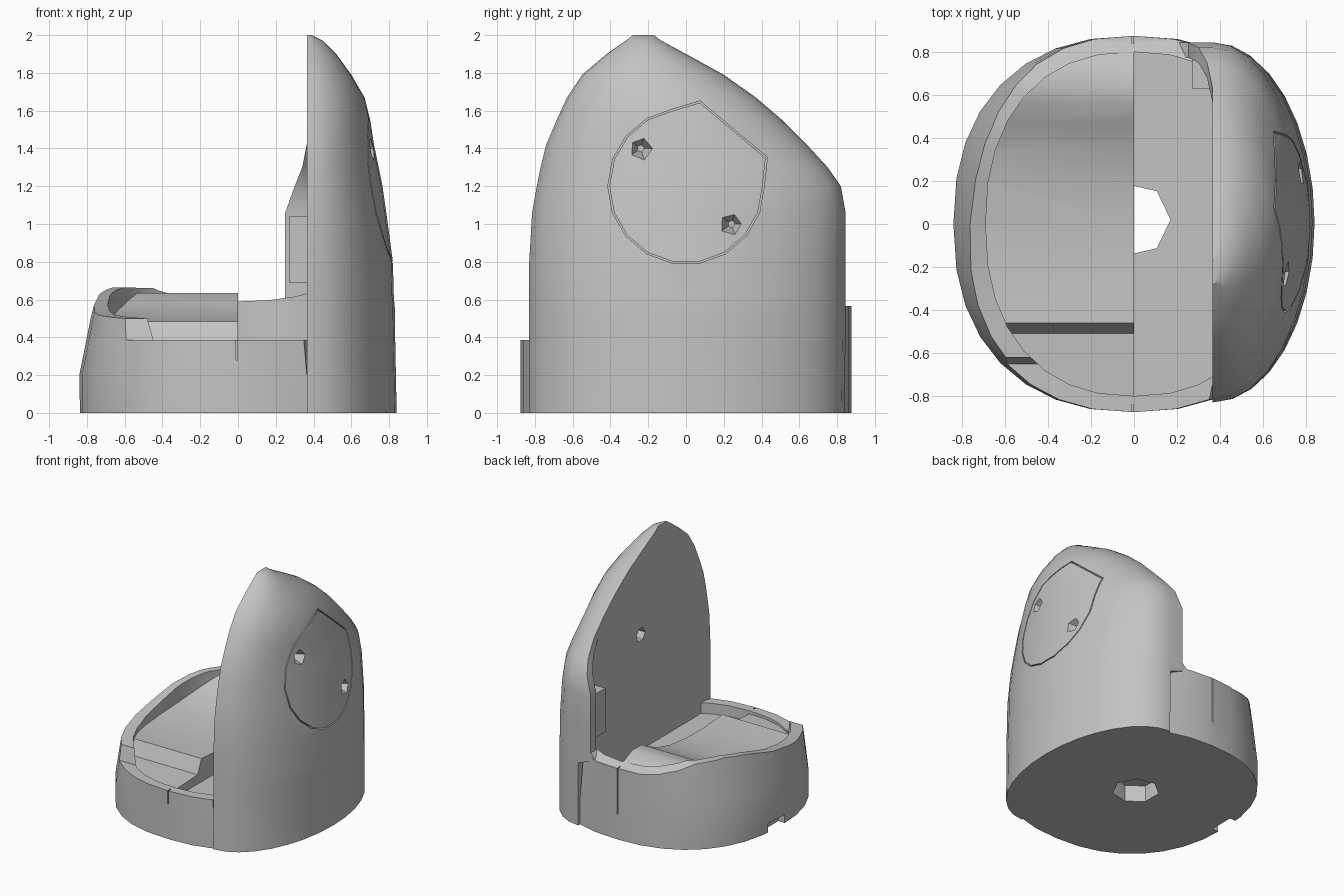
import bpy, bmesh, math
from mathutils import Matrix

cube = bpy.data.objects.get("Cube")
if cube:
    bpy.data.objects.remove(cube)

grey = bpy.data.materials.new("plain grey")
grey.use_nodes = True
grey.diffuse_color = (0.55, 0.55, 0.55, 1)
grey.node_tree.nodes["Principled BSDF"].inputs["Base Color"].default_value = grey.diffuse_color

WALL = 0.365  # inner face of the upright


def finish(name, bm):
    bmesh.ops.recalc_face_normals(bm, faces=bm.faces)
    mesh = bpy.data.meshes.new(name)
    bm.to_mesh(mesh)
    bm.free()
    mesh.materials.append(grey)
    obj = bpy.data.objects.new(name, mesh)
    bpy.context.collection.objects.link(obj)
    return obj


def loft(name, rings, closed=False):
    """Skin a list of equal rings; cap the ends, or join them when closed."""
    bm = bmesh.new()
    loops = [[bm.verts.new(p) for p in ring] for ring in rings]
    count = len(loops[0])
    pairs = list(zip(loops, loops[1:]))
    if closed:
        pairs.append((loops[-1], loops[0]))
    else:
        bm.faces.new(loops[0])
        bm.faces.new(loops[-1])
    for low, high in pairs:
        for i in range(count):
            j = (i + 1) % count
            bm.faces.new((low[i], low[j], high[j], high[i]))
    return finish(name, bm)


def box(name, x0, x1, y0, y1, z0, z1):
    corners = ((x0, y0), (x1, y0), (x1, y1), (x0, y1))
    return loft(name, [[(x, y, z) for x, y in corners] for z in (z0, z1)])


def extrude_x(name, profile, x0, x1):
    return loft(name, [[(x, y, z) for y, z in profile] for x in (x0, x1)])


def cone_x(name, sides, x0, r0, x1, r1, y, z):
    bm = bmesh.new()
    place = Matrix.Translation(((x0 + x1) / 2, y, z)) @ Matrix.Rotation(math.pi / 2, 4, "Y")
    bmesh.ops.create_cone(bm, cap_ends=True, segments=sides, radius1=r0, radius2=r1,
                          depth=x1 - x0, matrix=place)
    return finish(name, bm)


def carve(obj, cutter, operation="DIFFERENCE"):
    mod = obj.modifiers.new("carve", "BOOLEAN")
    mod.operation = operation
    mod.solver = "EXACT"
    mod.object = cutter
    bpy.context.view_layer.objects.active = obj
    bpy.ops.object.modifier_apply(modifier=mod.name)
    bpy.data.objects.remove(cutter)


def oval(ax, ay, z, limit=2, sides=32, power=2 / 2.3):
    ring = []
    for i in range(sides):
        t = math.tau * i / sides
        c, s = math.cos(t), math.sin(t)
        x = math.copysign(abs(c) ** power, c) * ax
        y = math.copysign(abs(s) ** power, s) * ay
        ring.append((min(x, limit), y, z))
    return ring


def inner_prism(bottom):
    return loft("inner_cutter", [oval(0.69, 0.8, z) for z in (bottom, 1)])


# Low tray: rounded wall, wavy rim, hollow inside
levels = ((0, 0.84), (0.2, 0.84), (0.35, 0.81), (0.5, 0.78), (0.7, 0.73))
tray = loft("tray", [oval(ax, 0.875, z, WALL) for z, ax in levels])
rim = [(-1, 0.385), (-0.65, 0.385), (-0.62, 0.5), (-0.3, 0.52), (0, 0.57), (0.25, 0.635),
       (0.45, 0.665), (0.65, 0.66), (0.78, 0.6), (0.85, 0.565), (1, 0.565)]
carve(tray, extrude_x("rim_cutter", rim + [(1, 2), (-1, 2)], -1, 1))
carve(tray, inner_prism(0.3))

# Cable hole, cable notch and seam slits in the tray
hole = [(0.17 * math.cos(math.tau * i / 7), 0.02 + 0.17 * math.sin(math.tau * i / 7))
        for i in range(7)]
carve(tray, loft("hole_cutter", [[(x, y, z) for x, y in hole] for z in (-1, 1)]))
carve(tray, box("notch_cutter", -1, -0.78, -0.05, 0.15, -0.1, 0.07))
carve(tray, box("front_seam_cutter", -0.01, -0.002, -1, -0.84, 0.28, 1))
carve(tray, box("back_seam_cutter", -0.01, -0.002, 0.84, 1, 0.2, 1))

# Cradle insert filling one half of the tray
cradle_profile = [(-0.85, 0.13), (-0.85, 0.36), (-0.51, 0.375), (-0.46, 0.485), (-0.2, 0.47),
                  (0, 0.475), (0.2, 0.495), (0.35, 0.535), (0.47, 0.585), (0.56, 0.635),
                  (0.68, 0.635), (0.76, 0.6), (0.85, 0.56), (0.85, 0.13)]
cradle = extrude_x("cradle", cradle_profile, -0.8, 0)
carve(cradle, inner_prism(0), "INTERSECT")

# Tall upright: height, front edge, back edge, outer bulge, back flange edge
sections = (
    (0, -0.83, 0.84, 0.84, 0.364),
    (0.5, -0.83, 0.845, 0.83, 0.364),
    (0.56, -0.83, 0.845, 0.83, 0.2),
    (0.61, -0.83, 0.845, 0.825, 0.25),
    (0.8, -0.83, 0.845, 0.82, 0.25),
    (1.06, -0.815, 0.845, 0.785, 0.25),
    (1.2, -0.79, 0.82, 0.765, 0.3),
    (1.3, -0.77, 0.75, 0.745, 0.34),
    (1.42, -0.74, 0.64, 0.72, 0.364),
    (1.55, -0.685, 0.51, 0.7, 0.364),
    (1.67, -0.63, 0.37, 0.67, 0.364),
    (1.79, -0.55, 0.2, 0.6, 0.364),
    (1.9, -0.42, 0, 0.52, 0.364),
    (1.97, -0.32, -0.13, 0.45, 0.364),
    (2, -0.28, -0.17, 0.39, 0.364))
rings = []
for z, front, back, bulge, flange in sections:
    middle, half = (front + back) / 2, (back - front) / 2
    ring = [(WALL, back - 0.07, z), (flange, back - 0.07, z), (flange, back, z)]
    for i in range(17):
        t = math.pi * i / 16
        ring.append((WALL + (bulge - WALL) * math.sin(t), middle + half * math.cos(t), z))
    rings.append(ring)
upright = loft("upright", rings)


# Cover outline groove: a circle with one squared-off corner
def cover_outline(r):
    points = [(r * math.cos(t), 1.2 + r * math.sin(t))
              for t in (math.radians(a) for a in range(100, 361, 20))]
    return points + [(r * 1.04, 1.2 + r * 0.37), (r * 0.18, 1.2 + r * 1.09)]


groove = [[(x, y, z) for y, z in cover_outline(r)]
          for x, r in ((0.58, 0.405), (1, 0.405), (1, 0.414), (0.58, 0.414))]
carve(upright, loft("groove_cutter", groove, closed=True))

# Screw holes in the cover, and the socket on the inner wall
for y, z, surface in ((-0.24, 1.4, 0.705), (0.24, 1.0, 0.775)):
    carve(upright, cone_x("screw_cutter", 5, surface - 0.08, 0.02, surface + 0.06, 0.085, y, z))
carve(upright, cone_x("socket_cutter", 6, 0.2, 0.065, 0.47, 0.05, 0.05, 1.22))

# Latch block in the back corner of the upright
latch = box("latch_block", 0.27, 0.37, 0.63, 0.79, 0.69, 1.04)

# Smooth shading with crisp edges
bpy.ops.object.select_all(action="DESELECT")
for part in (tray, cradle, upright, latch):
    part.select_set(True)
bpy.context.view_layer.objects.active = upright
bpy.ops.object.shade_smooth_by_angle(angle=math.radians(30))
